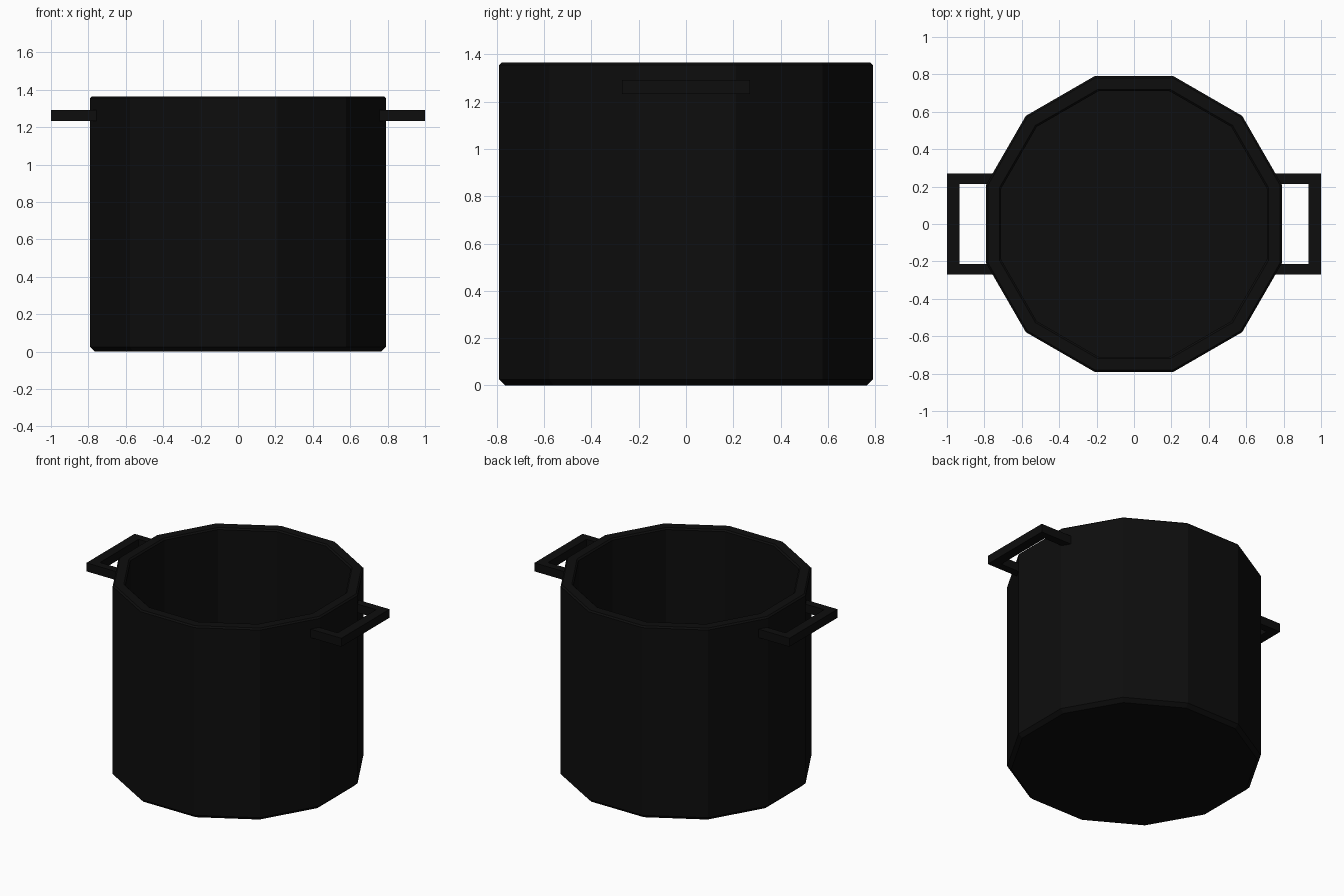
import bpy, bmesh, math

if "Cube" in bpy.data.objects:
    bpy.data.objects.remove(bpy.data.objects["Cube"])

black = bpy.data.materials.new("black_metal")
black.diffuse_color = (0.004, 0.004, 0.004, 1)
black.use_nodes = True
black.node_tree.nodes["Principled BSDF"].inputs["Base Color"].default_value = black.diffuse_color


def add_object(name, bm):
    bmesh.ops.recalc_face_normals(bm, faces=bm.faces)
    mesh = bpy.data.meshes.new(name)
    bm.to_mesh(mesh)
    bm.free()
    mesh.materials.append(black)
    obj = bpy.data.objects.new(name, mesh)
    bpy.context.collection.objects.link(obj)
    return obj


# Pot body: twelve-sided shell, profile given as (flat-side radius, height)
SIDES = 12
profile = [(0.765, 0), (0.79, 0.025), (0.79, 1.355), (0.78, 1.365),
           (0.72, 1.365), (0.71, 1.355), (0.71, 0.08)]
bm = bmesh.new()
rings = []
for flat, z in profile:
    r = flat / math.cos(math.pi / SIDES)
    angles = [2 * math.pi * (i + 0.5) / SIDES for i in range(SIDES)]
    rings.append([bm.verts.new((r * math.cos(a), r * math.sin(a), z)) for a in angles])
for low, high in zip(rings, rings[1:]):
    for i in range(SIDES):
        j = (i + 1) % SIDES
        bm.faces.new((low[i], low[j], high[j], high[i]))
bm.faces.new(rings[0])    # underside
bm.faces.new(rings[-1])   # inside floor
add_object("pot_body", bm)


# Handles: flat U-shaped brackets, one on each side
def handle(name, side):
    outline = [(0.74, -0.27), (1.0, -0.27), (1.0, 0.27), (0.74, 0.27),
               (0.74, 0.215), (0.932, 0.215), (0.932, -0.215), (0.74, -0.215)]
    bm = bmesh.new()
    face = bm.faces.new([bm.verts.new((side * x, y, 1.232)) for x, y in outline])
    top = bmesh.ops.extrude_face_region(bm, geom=[face])
    verts = [v for v in top["geom"] if isinstance(v, bmesh.types.BMVert)]
    bmesh.ops.translate(bm, verts=verts, vec=(0, 0, 0.06))
    add_object(name, bm)


handle("right_handle", 1)
handle("left_handle", -1)
